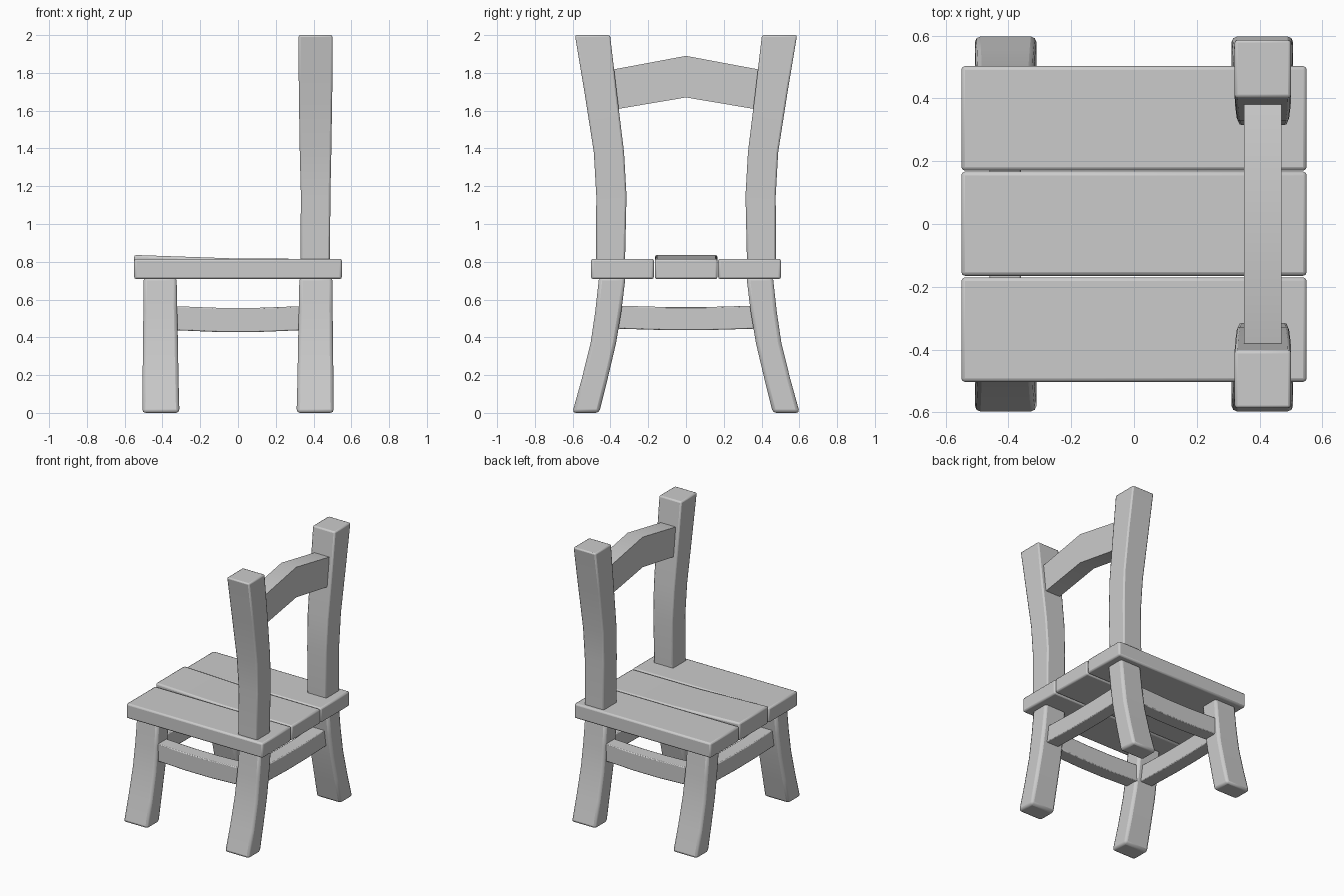
import bpy

if "Cube" in bpy.data.objects:
    bpy.data.objects.remove(bpy.data.objects["Cube"])


def loft(name, axis, rings, bevel=0.0, mirror=(False, False)):
    """Box-section beam. Each ring is (t, a0, a1, b0, b1): t along axis, a/b the other two axes in order."""
    others = [i for i in range(3) if i != axis]
    verts, faces = [], []
    for t, a0, a1, b0, b1 in rings:
        for a, b in ((a0, b0), (a1, b0), (a1, b1), (a0, b1)):
            v = [0, 0, 0]
            v[axis], v[others[0]], v[others[1]] = t, a, b
            verts.append(v)
    flip = axis == 1
    for r in range(len(rings) - 1):
        for i in range(4):
            j = (i + 1) % 4
            faces.append((r * 4 + i, r * 4 + j, r * 4 + 4 + j, r * 4 + 4 + i))
    n = len(verts)
    faces += [(3, 2, 1, 0), (n - 4, n - 3, n - 2, n - 1)]
    if flip:
        faces = [f[::-1] for f in faces]
    mesh = bpy.data.meshes.new(name)
    mesh.from_pydata(verts, [], faces)
    obj = bpy.data.objects.new(name, mesh)
    bpy.context.collection.objects.link(obj)
    if any(mirror):
        m = obj.modifiers.new("mirror", "MIRROR")
        m.use_axis = (mirror[0], mirror[1], False)
        m.use_mirror_merge = False
    if bevel:
        b = obj.modifiers.new("bevel", "BEVEL")
        b.width, b.segments, b.limit_method = bevel, 2, "ANGLE"
    bpy.ops.object.select_all(action="DESELECT")
    obj.select_set(True)
    bpy.context.view_layer.objects.active = obj
    bpy.ops.object.shade_smooth_by_angle()
    return obj


# Four splayed legs
loft("legs", 2, [(0, .31, .507, .46, .602), (.18, .315, .505, .415, .552),
                 (.37, .318, .503, .37, .505), (.54, .322, .501, .342, .48),
                 (.72, .325, .5, .32, .46)], .018, (True, True))

# Two curved back posts
loft("back_posts", 2, [(.79, .33, .487, .323, .476), (1.15, .333, .489, .315, .475),
                       (1.38, .327, .494, .328, .488), (1.7, .322, .499, .367, .538),
                       (2.0, .32, .5, .402, .588)], .01, (False, True))

# Seat planks: two outer, one middle raised slightly at the front
loft("outer_seat_planks", 0, [(-.55, .17, .503, .708, .816), (.55, .17, .503, .708, .816)],
     .012, (False, True))
loft("middle_seat_plank", 0, [(-.55, -.165, .167, .708, .836), (0, -.165, .167, .708, .817),
                              (.55, -.165, .167, .708, .815)], .012)

# Chevron back rail
loft("back_rail", 1, [(-.385, .35, .47, 1.605, 1.818), (0, .35, .47, 1.67, 1.89),
                      (.385, .35, .47, 1.605, 1.818)])

# Sagging stretchers between the legs
loft("side_stretchers", 0, [(-.34, .36, .46, .438, .565), (-.1, .36, .46, .428, .556),
                            (.1, .36, .46, .428, .556), (.34, .36, .46, .438, .565)],
     .006, (False, True))
loft("cross_stretchers", 1, [(-.37, .36, .46, .446, .568), (-.1, .36, .46, .438, .56),
                             (.1, .36, .46, .438, .56), (.37, .36, .46, .446, .568)],
     .006, (True, False))
